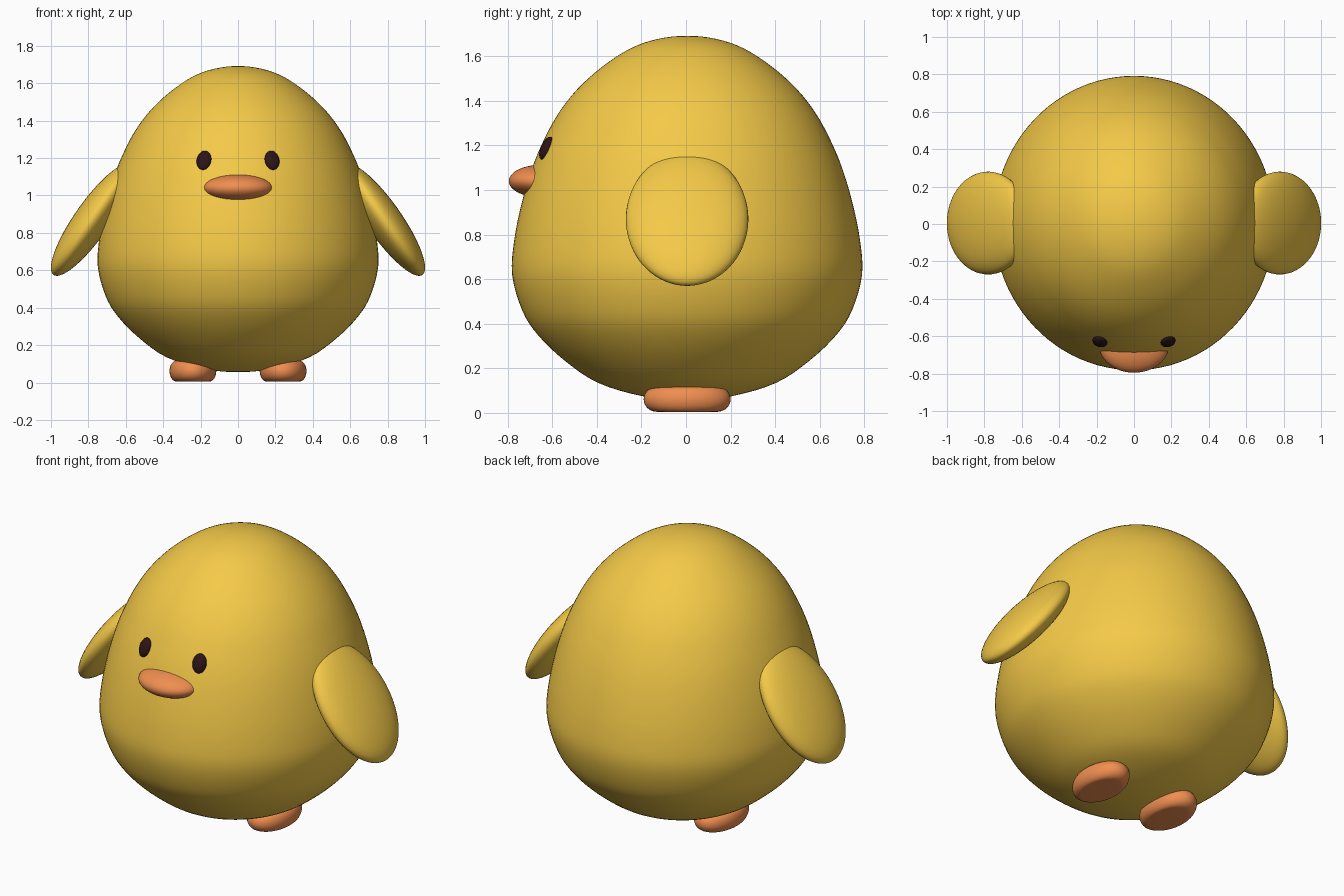
import bpy, bmesh
from math import sin, cos, pi, radians
from mathutils import Vector, Euler, Matrix

if "Cube" in bpy.data.objects:
    bpy.data.objects.remove(bpy.data.objects["Cube"])


def material(name, rgb):
    m = bpy.data.materials.new(name)
    m.diffuse_color = (*rgb, 1)
    m.use_nodes = True
    m.node_tree.nodes["Principled BSDF"].inputs["Base Color"].default_value = m.diffuse_color
    return m


YELLOW = material("yellow", (0.91, 0.59, 0.065))
ORANGE = material("orange", (0.87, 0.27, 0.08))
DARK = material("dark", (0.025, 0.007, 0.008))


def finish(name, bm, mat):
    bmesh.ops.recalc_face_normals(bm, faces=bm.faces)
    for f in bm.faces:
        f.smooth = True
    me = bpy.data.meshes.new(name)
    bm.to_mesh(me)
    bm.free()
    me.materials.append(mat)
    ob = bpy.data.objects.new(name, me)
    bpy.context.collection.objects.link(ob)
    return ob


def smooth_curve(pts, steps):
    """Catmull-Rom through (r, z) points whose ends lie on the axis."""
    p = [Vector(q) for q in pts]
    p = [Vector((-p[1].x, p[1].y))] + p + [Vector((-p[-2].x, p[-2].y))]
    out = []
    for a, b, c, d in zip(p, p[1:], p[2:], p[3:]):
        for i in range(steps):
            t = i / steps
            out.append(0.5 * (2 * b + (c - a) * t + (2 * a - 5 * b + 4 * c - d) * t * t
                              + (3 * b - a - 3 * c + d) * t ** 3))
    return out + [p[-2]]


def lathe(name, profile, scale, loc, mat, sides=96):
    """Revolve a profile about z; its first and last points are the poles."""
    bm = bmesh.new()
    rings = [[bm.verts.new((r * cos(2 * pi * k / sides), r * sin(2 * pi * k / sides), z))
              for k in range(sides)] for r, z in profile[1:-1]]
    ends = [bm.verts.new((0, 0, profile[i][1])) for i in (0, -1)]
    for k in range(sides):
        j = (k + 1) % sides
        for a, b in zip(rings, rings[1:]):
            bm.faces.new((a[k], a[j], b[j], b[k]))
        bm.faces.new((ends[0], rings[0][j], rings[0][k]))
        bm.faces.new((ends[1], rings[-1][k], rings[-1][j]))
    bmesh.ops.transform(bm, verts=bm.verts,
                        matrix=Matrix.LocRotScale(Vector(loc), None, Vector(scale)))
    return finish(name, bm, mat)


def ellipsoid(name, loc, radii, rot, mat):
    bm = bmesh.new()
    bmesh.ops.create_uvsphere(bm, u_segments=48, v_segments=32, radius=1)
    bmesh.ops.transform(bm, verts=bm.verts, matrix=Matrix.LocRotScale(
        Vector(loc), Euler([radians(a) for a in rot]), Vector(radii)))
    return finish(name, bm, mat)


# Egg-shaped body, slightly narrower across x
BODY = [(0, 0.055), (0.2, 0.075), (0.4, 0.135), (0.55, 0.235), (0.67, 0.35), (0.74, 0.46),
        (0.785, 0.62), (0.775, 0.78), (0.74, 0.95), (0.695, 1.1), (0.645, 1.22),
        (0.58, 1.34), (0.495, 1.45), (0.385, 1.55), (0.255, 1.635), (0.13, 1.678), (0, 1.692)]
lathe("body", smooth_curve(BODY, 4), (0.955, 1, 1), (0, 0.005, 0), YELLOW)

# Beak
ellipsoid("beak", (0, -0.65, 1.04), (0.186, 0.145, 0.073), (0, 0, 0), ORANGE)

# Foot profile: flat pad with a rounded rim, unit radius
FOOT = [(0, 0.005)] + [(0.7 + 0.3 * sin(pi * i / 16), 0.061 - 0.056 * cos(pi * i / 16))
                       for i in range(17)] + [(0, 0.117)]

for side, s in (("left", 1), ("right", -1)):
    # Wing, eye and foot on each side
    ellipsoid(side + "_wing", (0.78 * s, 0.005, 0.87), (0.095, 0.275, 0.36), (0, -35 * s, 0), YELLOW)
    ellipsoid(side + "_eye", (0.182 * s, -0.628, 1.188), (0.04, 0.022, 0.055), (-24, 0, 16 * s), DARK)
    lathe(side + "_foot", FOOT, (0.125, 0.195, 1), (0.241 * s, 0.005, 0), ORANGE, 48)
